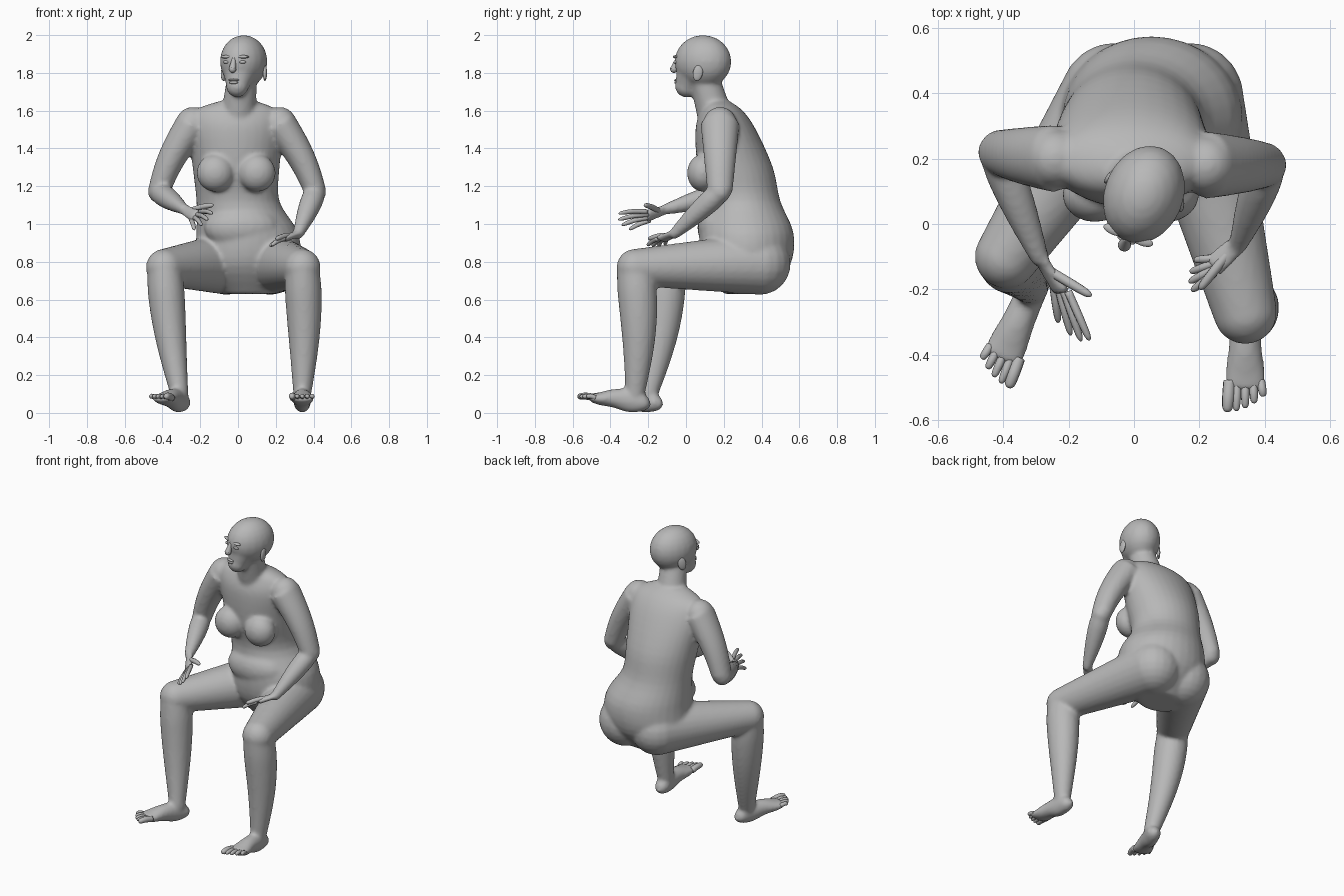
import bpy, bmesh, math
from mathutils import Vector, Matrix

cube = bpy.data.objects.get("Cube")
if cube:
    bpy.data.objects.remove(cube, do_unlink=True)

grey = (0.48, 0.48, 0.48, 1)
skin = bpy.data.materials.new("grey_skin")
skin.use_nodes = True
skin.diffuse_color = grey
skin.node_tree.nodes["Principled BSDF"].inputs["Base Color"].default_value = grey

X, Y, Z = Vector((1, 0, 0)), Vector((0, 1, 0)), Vector((0, 0, 1))
IDENTITY = Matrix.Identity(4)


def spline(rows, steps=4):
    """Smoothly resample rows of numbers."""
    rows = [Vector(row) for row in rows]
    result = []
    for i in range(len(rows) - 1):
        before, start, end = rows[max(i - 1, 0)], rows[i], rows[i + 1]
        after = rows[min(i + 2, len(rows) - 1)]
        slope_in, slope_out = (end - before) / 2, (after - start) / 2
        for k in range(steps):
            t = k / steps
            ease = t * t * (3 - 2 * t)
            result.append(start.lerp(end, ease) + slope_in * t * (1 - t) ** 2
                          - slope_out * t * t * (1 - t))
    return result + [rows[-1]]


def loft(bm, rows, ref=X, level=False, matrix=IDENTITY, sides=24):
    """Closed tube of oval rings: centre x, y, z, radius along ref, other radius."""
    rows = spline(rows)
    centres = [Vector(row[:3]) for row in rows]
    rings = []
    for i, row in enumerate(rows):
        ahead, behind = centres[min(i + 1, len(rows) - 1)], centres[max(i - 1, 0)]
        tangent = Z if level else (ahead - behind).normalized()
        u = (ref - tangent * ref.dot(tangent)).normalized()
        v = tangent.cross(u)
        ring = []
        for k in range(sides):
            angle = math.tau * k / sides
            offset = u * math.cos(angle) * row[3] + v * math.sin(angle) * row[4]
            ring.append(bm.verts.new(matrix @ (centres[i] + offset)))
        rings.append(ring)
    for lower, upper in zip(rings, rings[1:]):
        for k in range(sides):
            following = (k + 1) % sides
            bm.faces.new((lower[k], lower[following], upper[following], upper[k]))
    bm.faces.new(reversed(rings[0]))
    bm.faces.new(rings[-1])


def ball(bm, centre, radii, matrix=IDENTITY):
    place = matrix @ Matrix.Translation(centre) @ Matrix.Diagonal((*radii, 1))
    bmesh.ops.create_uvsphere(bm, u_segments=20, v_segments=12, radius=1, matrix=place)


def limb(bm, start, end, start_radius, end_radius, bulge=0, sag=(0, 0, 0),
         depth=1, ref=X, rounded=True, matrix=IDENTITY):
    """Tapered limb, swelling nearer its start, with round joints at both ends."""
    start, end, sag = Vector(start), Vector(end), Vector(sag)
    rows = []
    for i in range(7):
        f = i / 6
        centre = start.lerp(end, f) + sag * math.sin(math.pi * f)
        radius = start_radius + (end_radius - start_radius) * f
        radius += bulge * math.sin(math.pi * f ** 0.7)
        rows.append((*centre, radius, radius * depth))
    loft(bm, rows, ref, matrix=matrix)
    if rounded:
        ball(bm, start, [start_radius] * 3, matrix)
        ball(bm, end, [end_radius] * 3, matrix)


def finish(bm, name):
    bmesh.ops.recalc_face_normals(bm, faces=bm.faces)
    mesh = bpy.data.meshes.new(name)
    bm.to_mesh(mesh)
    bm.free()
    mesh.materials.append(skin)
    for face in mesh.polygons:
        face.use_smooth = True
    obj = bpy.data.objects.new(name, mesh)
    bpy.context.collection.objects.link(obj)
    return obj


def part(name, build, *args, **options):
    bm = bmesh.new()
    build(bm, *args, **options)
    finish(bm, name)


def digit(name, base, tip, radius, matrix=IDENTITY):
    """Finger or toe with a slight arch and a rounded tip."""
    base, tip = Vector(base), Vector(tip)
    rows = []
    for f, size in ((0, 1), (0.5, 1), (0.85, 0.85), (0.97, 0.5), (1, 0.1)):
        centre = base.lerp(tip, f) + Z * 0.006 * math.sin(math.pi * f)
        rows.append((*centre, radius * size, radius * size))
    part(name, loft, rows, ref=X + Z, matrix=matrix, sides=10)


# Joints of the pose, and the step from one knuckle to the next
pose = {
    "left": dict(hip=(0.17, 0.39, 0.79), knee=(0.34, -0.27, 0.77), ankle=(0.34, -0.27, 0.1),
                 shoulder=(0.22, 0.18, 1.53), elbow=(0.41, 0.18, 1.17),
                 wrist=(0.32, -0.06, 0.95), knuckles=(0.24, -0.13, 0.92),
                 reach=(-0.065, -0.03, -0.035), step=(0, 0.015, 0), thumb=(0.2, -0.2, 0.92),
                 arm_bow=(0.02, 0, 0), calf_bow=(0.01, 0.02, 0), foot_turn=0, sign=1),
    "right": dict(hip=(-0.06, 0.39, 0.79), knee=(-0.39, -0.1, 0.77), ankle=(-0.31, -0.2, 0.1),
                  shoulder=(-0.24, 0.2, 1.53), elbow=(-0.42, 0.22, 1.17),
                  wrist=(-0.29, -0.1, 1.08), knuckles=(-0.22, -0.21, 1.04),
                  reach=(0.04, -0.13, -0.03), step=(-0.015, 0.006, -0.015),
                  thumb=(-0.13, -0.22, 1.1),
                  arm_bow=(-0.02, 0, 0), calf_bow=(-0.01, 0.02, 0), foot_turn=-24, sign=-1),
}

body = bmesh.new()

# Torso: level rings from seat to collar, then belly and breasts
loft(body, [(0.06, 0.31, 0.63, 0.14, 0.11), (0.05, 0.32, 0.78, 0.27, 0.23),
            (0.05, 0.32, 0.95, 0.27, 0.25), (0, 0.3, 1.12, 0.22, 0.2),
            (-0.01, 0.26, 1.3, 0.23, 0.2), (-0.01, 0.21, 1.5, 0.25, 0.16),
            (-0.01, 0.19, 1.6, 0.22, 0.11), (0, 0.17, 1.65, 0.1, 0.06)],
     level=True, sides=32)
ball(body, (0.02, 0.17, 0.98), (0.2, 0.11, 0.12))
for x in (-0.12, 0.1):
    ball(body, (x, 0.09, 1.27), (0.1, 0.085, 0.1))

# Neck, and head turned towards the right
turn = Matrix.Translation((0.03, 0.09, 0)) @ Matrix.Rotation(math.radians(-21), 4, "Z")
limb(body, (0, 0.16, 1.55), (0.02, 0.1, 1.76), 0.095, 0.08)
ball(body, (0, 0, 1.86), (0.122, 0.155, 0.14), turn)
limb(body, (0, -0.04, 1.85), (0, -0.095, 1.73), 0.11, 0.06, matrix=turn)

for side, p in pose.items():
    # Legs and arms
    limb(body, p["hip"], p["knee"], 0.165, 0.098)
    limb(body, p["knee"], p["ankle"], 0.09, 0.048, 0.018, p["calf_bow"], depth=1.07)
    limb(body, p["shoulder"], p["elbow"], 0.09, 0.058, 0, p["arm_bow"], depth=1.15)
    limb(body, p["elbow"], p["wrist"], 0.054, 0.03, 0.012)

    # Palm, fingers and thumb
    wrist, knuckles = Vector(p["wrist"]), Vector(p["knuckles"])
    step, reach = Vector(p["step"]), Vector(p["reach"])
    limb(body, wrist, knuckles, 0.032, 0.04, depth=0.5, ref=step.normalized(), rounded=False)
    for i, finger in enumerate(("index", "middle", "ring", "little")):
        spread = step * (i - 1.5)
        length = 1.1 - 0.08 * (i - 1.2) ** 2
        base = knuckles + spread - reach * 0.1
        digit(f"{side}_{finger}_finger", base, knuckles + spread * 2 + reach * length, 0.0125)
    digit(f"{side}_thumb", wrist.lerp(knuckles, 0.35), p["thumb"], 0.015)

    # Foot and toes, heel to tip along the foot's own axis
    ankle = Vector(p["ankle"])
    place = (Matrix.Translation((ankle.x, ankle.y, 0))
             @ Matrix.Rotation(math.radians(p["foot_turn"]), 4, "Z")
             @ Matrix.Diagonal((p["sign"], 1, 1, 1)))
    loft(body, [(0, 0.08, 0.06, 0.015, 0.02), (0, 0.05, 0.055, 0.042, 0.045),
                (0, -0.02, 0.065, 0.046, 0.064), (0, -0.11, 0.077, 0.051, 0.05),
                (0, -0.19, 0.075, 0.062, 0.033), (0, -0.24, 0.08, 0.06, 0.018)],
         matrix=place)
    for i in range(5):
        x = 0.024 * (i - 2)
        digit(f"{side}_toe_{i + 1}", (x, -0.21, 0.08),
              (x * 1.15, 0.003 * i * i - 0.305, 0.085), 0.013 if i else 0.019, place)

    # Brow, eye and ear
    s = p["sign"]
    part(side + "_brow", ball, (s * 0.045, -0.133, 1.885), (0.036, 0.016, 0.009), turn)
    part(side + "_eye", ball, (s * 0.044, -0.135, 1.857), (0.02, 0.014, 0.009), turn)
    tilt = (turn @ Matrix.Translation((s * 0.115, 0.015, 1.8))
            @ Matrix.Rotation(s * 0.35, 4, "Z") @ Matrix.Rotation(-0.2, 4, "X"))
    part(side + "_ear", ball, (0, 0, 0), (0.011, 0.026, 0.043), tilt)

# Nose and mouth
part("nose", limb, (0, -0.145, 1.875), (0, -0.165, 1.82), 0.009, 0.02, matrix=turn)
part("upper_lip", ball, (0, -0.147, 1.762), (0.03, 0.012, 0.007), turn)
part("lower_lip", ball, (0, -0.147, 1.749), (0.026, 0.012, 0.008), turn)

# Fuse torso, head and limbs into one smooth skin
skin_object = finish(body, "body")
fuse = skin_object.modifiers.new("fuse", "REMESH")
fuse.mode = "VOXEL"
fuse.voxel_size = 0.011
fuse.use_smooth_shade = True
soften = skin_object.modifiers.new("soften", "SMOOTH")
soften.factor = 0.5
soften.iterations = 8
